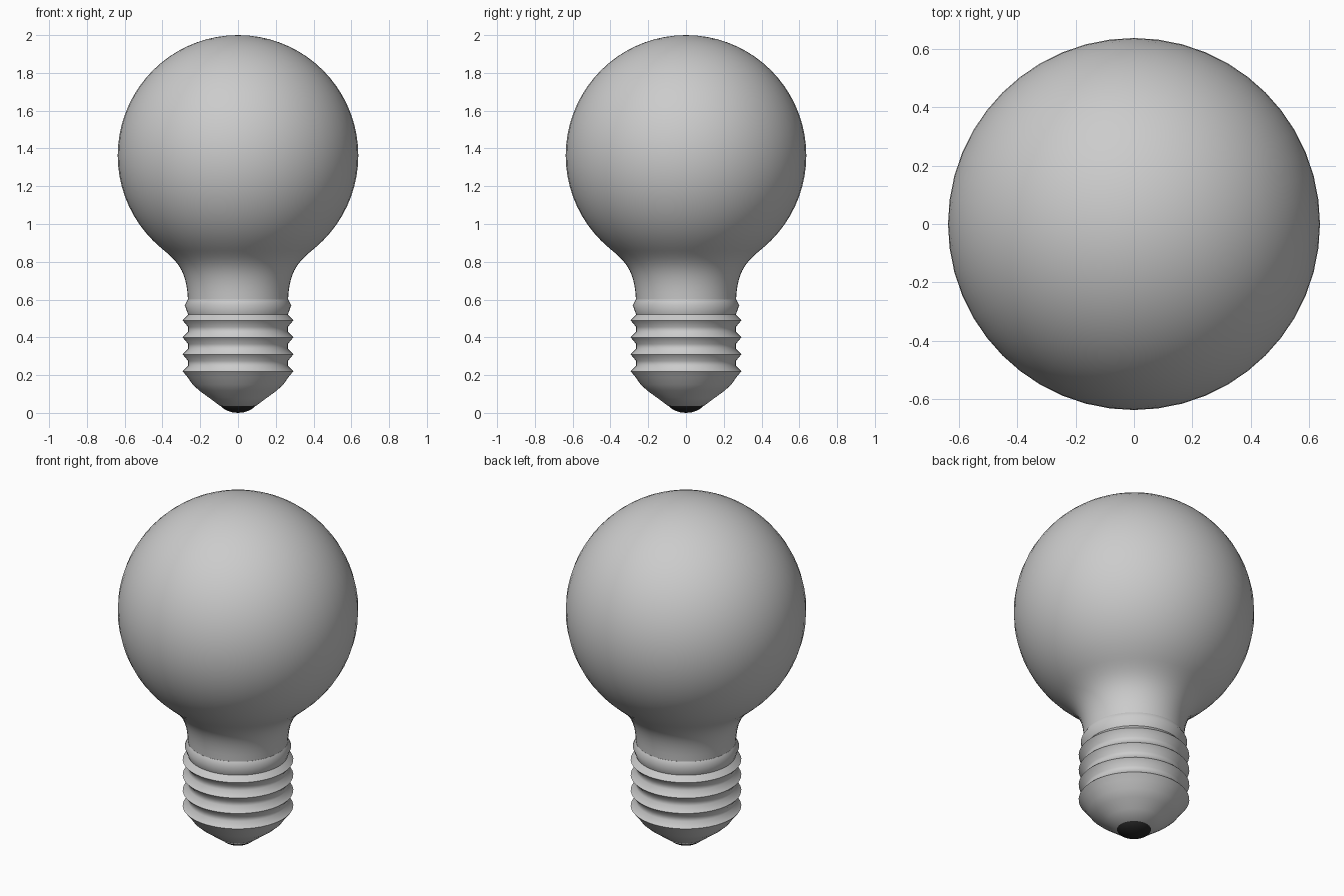
import bpy, math

if "Cube" in bpy.data.objects:
    bpy.data.objects.remove(bpy.data.objects["Cube"])

SEGMENTS = 48

def lathe(name, profile, angle=60):
    """Revolve (radius, z) points, listed bottom to top, around the z axis."""
    verts, rings, faces = [], [], []
    for r, z in profile:
        if r < 1e-5:
            rings.append([len(verts)] * SEGMENTS)
            verts.append((0, 0, z))
        else:
            rings.append(list(range(len(verts), len(verts) + SEGMENTS)))
            for i in range(SEGMENTS):
                a = 2 * math.pi * i / SEGMENTS
                verts.append((r * math.cos(a), r * math.sin(a), z))
    for lo, hi in zip(rings, rings[1:]):
        for i in range(SEGMENTS):
            j = (i + 1) % SEGMENTS
            quad = [lo[i], lo[j], hi[j], hi[i]]
            faces.append(list(dict.fromkeys(quad)))
    mesh = bpy.data.meshes.new(name)
    mesh.from_pydata(verts, [], faces)
    obj = bpy.data.objects.new(name, mesh)
    bpy.context.collection.objects.link(obj)
    bpy.ops.object.select_all(action='DESELECT')
    obj.select_set(True)
    bpy.context.view_layer.objects.active = obj
    bpy.ops.object.shade_smooth_by_angle(angle=math.radians(angle))
    return obj

# Glass bulb: flared neck blending into a sphere
R, CZ = 0.637, 1.363
start = math.radians(-50)
p0, p1 = (0.265, 0.6), (0.272, 0.76)
p3 = (R * math.cos(start), CZ + R * math.sin(start))
p2 = (p3[0] - 0.085, p3[1] - 0.07)
glass = []
for k in range(12):
    t = k / 12
    w = ((1 - t) ** 3, 3 * t * (1 - t) ** 2, 3 * t * t * (1 - t), t ** 3)
    glass.append(tuple(sum(wi * p[c] for wi, p in zip(w, (p0, p1, p2, p3))) for c in (0, 1)))
for k in range(28):
    a = start + (math.pi / 2 - start) * k / 28
    glass.append((R * math.cos(a), CZ + R * math.sin(a)))
glass.append((0, CZ + R))
lathe("glass_bulb", glass)

# Screw base: rounded foot, four thread ridges and a smaller top lip
base = [(0, 0.037), (0.095, 0.037), (0.15, 0.078), (0.205, 0.118), (0.24, 0.15), (0.268, 0.19)]
for z in (0.22, 0.31, 0.40, 0.49):
    base += [(0.293, z), (0.264, z + 0.03), (0.264, z + 0.055)]
base[-2:] = [(0.264, 0.52)]
base += [(0.282, 0.57), (0.266, 0.6), (0, 0.6)]
lathe("screw_base", base)

# Dark contact tip at the bottom
contact = lathe("contact_tip", [(0, 0), (0.03, 0.003), (0.06, 0.013), (0.082, 0.026),
                                (0.092, 0.039), (0, 0.039)])
dark = bpy.data.materials.new("dark_contact")
dark.diffuse_color = (0.02, 0.02, 0.02, 1)
dark.use_nodes = True
dark.node_tree.nodes["Principled BSDF"].inputs["Base Color"].default_value = dark.diffuse_color
contact.data.materials.append(dark)
